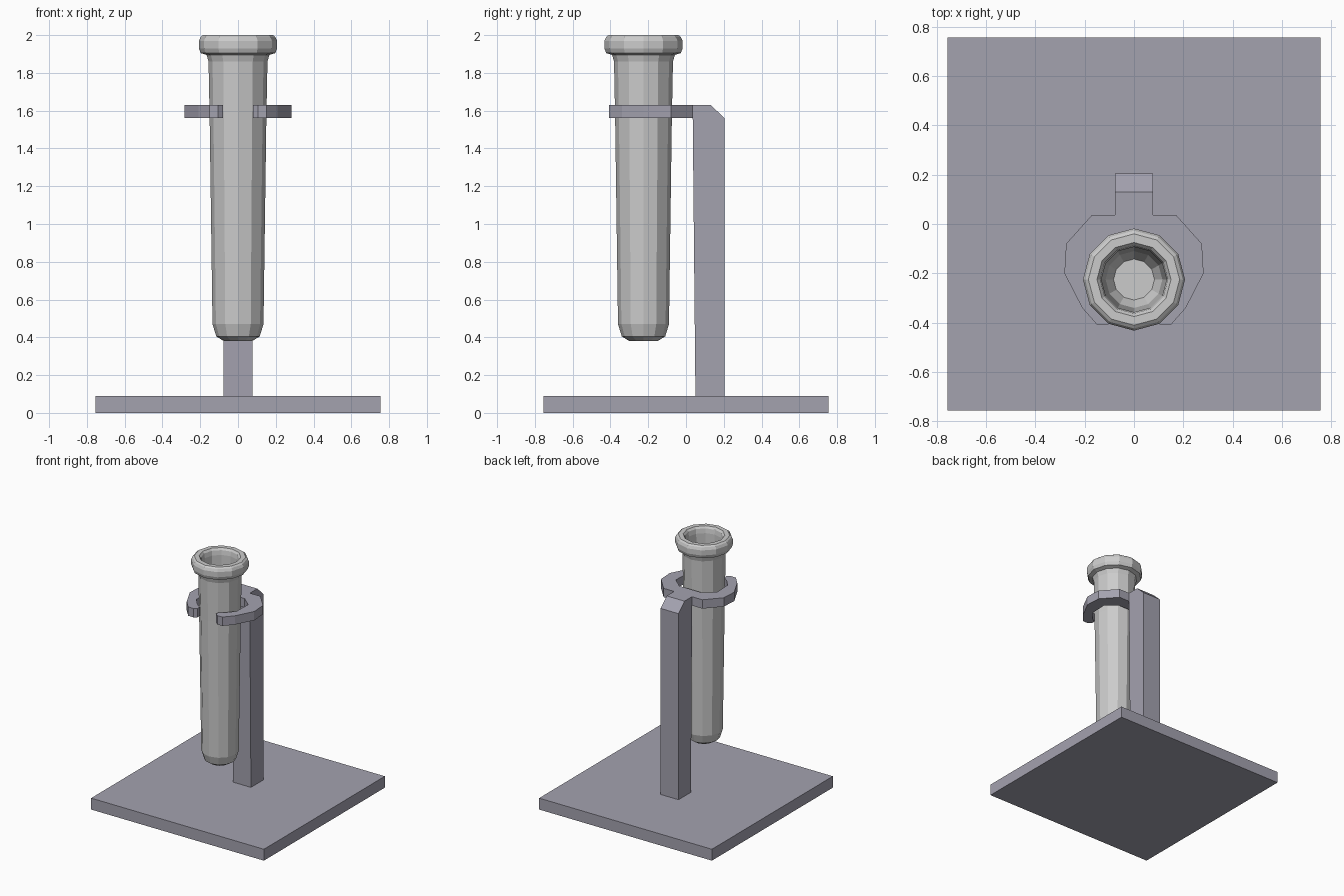
import bpy, math

if "Cube" in bpy.data.objects:
    bpy.data.objects.remove(bpy.data.objects["Cube"])

CY = -0.225  # tube axis in y

def make(name, verts, faces, mat=None):
    me = bpy.data.meshes.new(name)
    me.from_pydata(verts, [], faces)
    me.update()
    ob = bpy.data.objects.new(name, me)
    bpy.context.collection.objects.link(ob)
    if mat:
        me.materials.append(mat)
    return ob

def extrude(name, low, high, mat):
    """Solid between two matching 3D outlines."""
    n = len(low)
    sides = [(i, (i + 1) % n, n + (i + 1) % n, n + i) for i in range(n)]
    return make(name, low + high, [tuple(reversed(range(n))), tuple(range(n, 2 * n))] + sides, mat)

def lathe(name, profile, sides):
    """Closed surface turned round the tube axis; both profile ends are capped."""
    verts = [(r * math.sin(2 * math.pi * i / sides), CY + r * math.cos(2 * math.pi * i / sides), z)
             for r, z in profile for i in range(sides)]
    faces = [(k * sides + i, (k + 1) * sides + i, (k + 1) * sides + (i + 1) % sides, k * sides + (i + 1) % sides)
             for k in range(len(profile) - 1) for i in range(sides)]
    last = (len(profile) - 1) * sides
    faces += [tuple(range(sides)), tuple(last + i for i in reversed(range(sides)))]
    return make(name, verts, faces)

metal = bpy.data.materials.new("stand_metal")
metal.diffuse_color = (0.37, 0.36, 0.43, 1)
metal.use_nodes = True
metal.node_tree.nodes["Principled BSDF"].inputs["Base Color"].default_value = metal.diffuse_color

# Base plate
b = 0.755
square = [(-b, -b), (b, -b), (b, b), (-b, b)]
extrude("base", [(x, y, 0) for x, y in square], [(x, y, 0.09) for x, y in square], metal)

# Post with chamfered back top edge
side = [(0.05, 0.09), (0.205, 0.09), (0.205, 1.56), (0.13, 1.63), (0.035, 1.63)]
extrude("post", [(-0.078, y, z) for y, z in side], [(0.078, y, z) for y, z in side], metal)

# Open clamp: half outline from the back, round the outside to the tip, back along the inside
half = [(0.17, 0.037), (0.275, -0.08), (0.282, -0.20), (0.21, -0.34), (0.15, -0.408),
        (0.105, -0.408), (0.08, -0.39), (0.082, -0.36), (0.12, -0.335),
        (0.175, -0.27), (0.18, -0.13), (0.10, -0.06)]
outline = half + [(-x, y) for x, y in reversed(half)]
outline.reverse()
extrude("clamp", [(x, y, 1.56) for x, y in outline], [(x, y, 1.63) for x, y in outline], metal)

# Hollow test tube with rolled rim
lathe("test_tube", [
    (0.075, 0.38), (0.115, 0.405), (0.135, 0.47), (0.15, 1.55), (0.156, 1.86), (0.166, 1.895),
    (0.198, 1.905), (0.207, 1.93), (0.207, 1.97), (0.198, 1.99), (0.185, 2.0), (0.15, 2.0),
    (0.138, 1.985), (0.132, 1.95), (0.115, 0.50), (0.083, 0.44)], 12)

# Consistent outward normals
import bmesh
for ob in bpy.data.objects:
    bm = bmesh.new()
    bm.from_mesh(ob.data)
    bmesh.ops.recalc_face_normals(bm, faces=bm.faces)
    bm.to_mesh(ob.data)
    bm.free()
